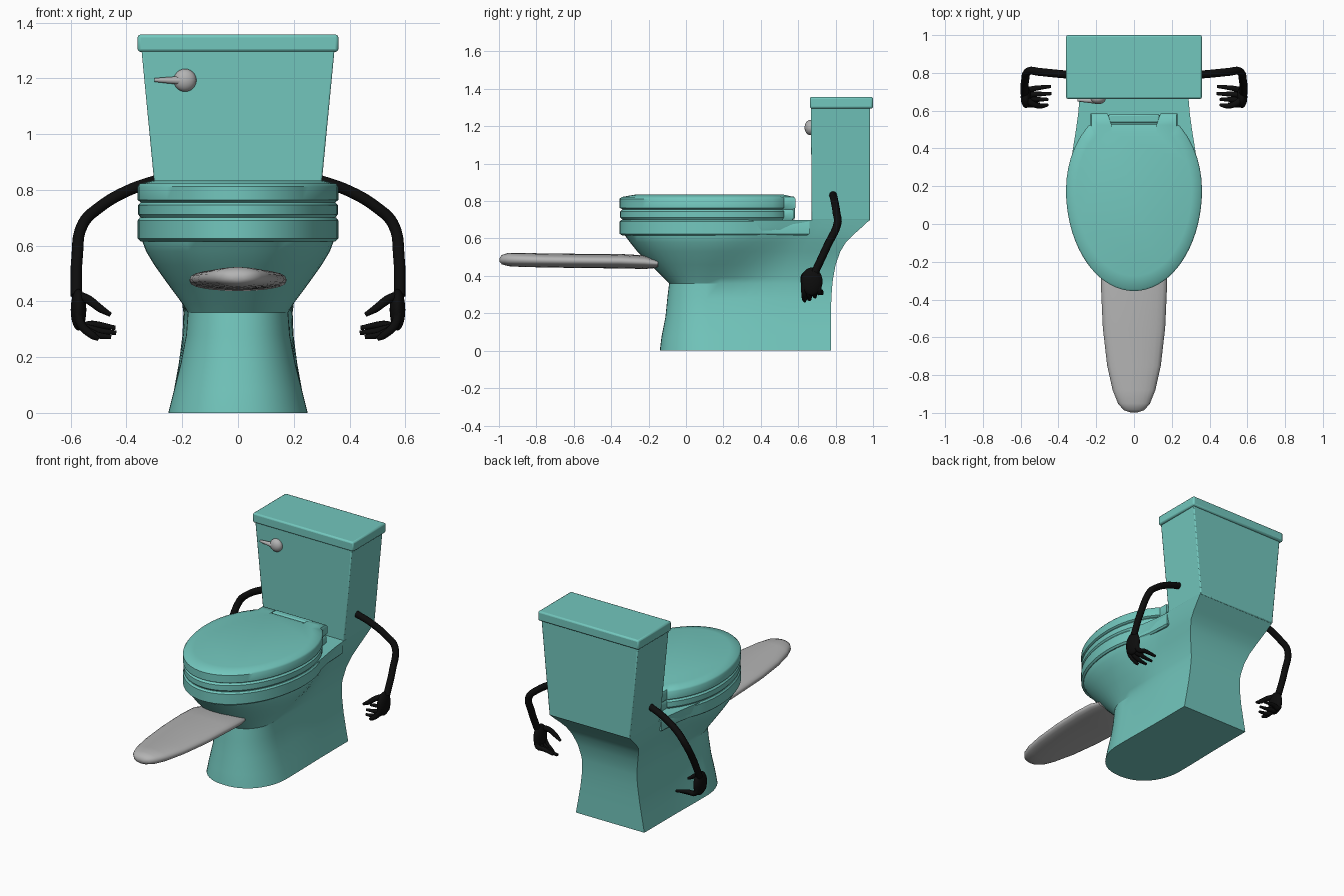
import bpy, bmesh, math
from mathutils import Vector

if "Cube" in bpy.data.objects:
    bpy.data.objects.remove(bpy.data.objects["Cube"], do_unlink=True)


def material(name, rgb):
    m = bpy.data.materials.new(name)
    m.use_nodes = True
    m.diffuse_color = (*rgb, 1)
    m.node_tree.nodes["Principled BSDF"].inputs["Base Color"].default_value = (*rgb, 1)
    return m


TEAL = material("teal ceramic", (0.17, 0.57, 0.51))
GREY = material("pale grey", (0.45, 0.45, 0.45))
BLACK = material("black", (0.004, 0.004, 0.004))


def finish(ob, mat, angle=35, bevel=0.0):
    ob.data.materials.clear()
    ob.data.materials.append(mat)
    bpy.ops.object.select_all(action="DESELECT")
    ob.select_set(True)
    bpy.context.view_layer.objects.active = ob
    if bevel:
        mod = ob.modifiers.new("soft edges", "BEVEL")
        mod.width, mod.segments, mod.limit_method = bevel, 2, "ANGLE"
        mod.angle_limit = math.radians(50)
    bpy.ops.object.shade_smooth_by_angle(angle=math.radians(angle))
    return ob


def loft(name, rings, mat, angle=35, bevel=0.0):
    """Skin a stack of equal-length closed rings and cap both ends."""
    bm = bmesh.new()
    loops = [[bm.verts.new(p) for p in ring] for ring in rings]
    n = len(loops[0])
    for a, b in zip(loops, loops[1:]):
        for i in range(n):
            j = (i + 1) % n
            bm.faces.new((a[i], a[j], b[j], b[i]))
    bm.faces.new(loops[0][::-1])
    bm.faces.new(loops[-1])
    bmesh.ops.recalc_face_normals(bm, faces=bm.faces[:])
    me = bpy.data.meshes.new(name)
    bm.to_mesh(me)
    bm.free()
    ob = bpy.data.objects.new(name, me)
    bpy.context.collection.objects.link(ob)
    return finish(ob, mat, angle, bevel)


def mirrored(half):
    """Close a half outline running from the front centre round the +x side."""
    return half + [(-x, y) for x, y in reversed(half) if x > 1e-6]


def at(outline, z, s=1.0, cy=0.18):
    return [(x * s, cy + (y - cy) * s, z) for x, y in outline]


def rect(hw, y0, y1, z):
    return [(-hw, y0, z), (hw, y0, z), (hw, y1, z), (-hw, y1, z)]


def body_ring(z, yf, yc, hw, hb, yb):
    """Rounded front that blends into straight sides and a flat back."""
    half = []
    for i in range(13):
        a = math.pi / 2 * i / 12
        half.append((hw * math.sin(a) ** 0.9, yc - (yc - yf) * math.cos(a)))
    for i in range(1, 11):
        t = i / 10
        u = min(t / 0.65, 1)
        half.append((hw + (hb - hw) * u * u * (3 - 2 * u), yc + (yb - yc) * t))
    half[0] = (0, yf)
    return at(mirrored(half), z)


# Pedestal and bowl in one flowing piece
profile = [
    (0.00, -0.14, 0.14, 0.250, 0.245, 0.775),
    (0.08, -0.13, 0.13, 0.230, 0.230, 0.775),
    (0.18, -0.11, 0.12, 0.205, 0.212, 0.775),
    (0.28, -0.10, 0.11, 0.186, 0.199, 0.777),
    (0.36, -0.09, 0.11, 0.180, 0.196, 0.783),
    (0.39, -0.12, 0.12, 0.198, 0.200, 0.787),
    (0.46, -0.19, 0.14, 0.250, 0.215, 0.800),
    (0.53, -0.26, 0.16, 0.300, 0.238, 0.825),
    (0.58, -0.30, 0.17, 0.330, 0.258, 0.855),
    (0.62, -0.33, 0.18, 0.345, 0.270, 0.895),
    (0.66, -0.33, 0.18, 0.345, 0.280, 0.940),
    (0.70, -0.33, 0.18, 0.345, 0.288, 0.983),
]
loft("pedestal_bowl", [body_ring(*p) for p in profile], TEAL, 32)

# Egg outline shared by rim, seat and lid
egg = []
for i in range(19):
    a = math.pi / 2 * i / 18
    egg.append((0.36 * math.sin(a), 0.18 - 0.535 * math.cos(a)))
for i in range(1, 7):
    y = 0.18 + 0.34 * i / 6
    egg.append((0.36 * math.sqrt(1 - ((y - 0.18) / 0.46) ** 2), y))
seat_line = mirrored(egg + [(0.23, 0.525), (0.23, 0.58)])
rim_line = mirrored(egg[:-2] + [(0.295, 0.5), (0.287, 0.66)])
lid_line = mirrored(egg + [(0.23, 0.525), (0.23, 0.585), (0.14, 0.585), (0.14, 0.535)])

loft("bowl_rim", [at(rim_line, 0.615, 0.97), at(rim_line, 0.625), at(rim_line, 0.69),
                  at(rim_line, 0.70, 0.98)], TEAL)
loft("seat", [at(seat_line, 0.70, 0.97), at(seat_line, 0.712, 0.995), at(seat_line, 0.745, 0.995),
              at(seat_line, 0.755, 0.97)], TEAL)
loft("seat_lid", [at(lid_line, 0.755, 0.97), at(lid_line, 0.764), at(lid_line, 0.812),
                  at(lid_line, 0.822, 0.98), at(lid_line, 0.834, 0.85)], TEAL, 40)
loft("lid_hinge", [rect(0.135, 0.535, 0.582, z) for z in (0.70, 0.825)], TEAL, 35, 0.01)

# Tank and its cover
loft("tank", [rect(0.288, 0.672, 0.985, 0.695), rect(0.346, 0.668, 0.985, 1.30)], TEAL, 35, 0.006)
loft("tank_cover", [rect(0.36, 0.662, 1.0, z) for z in (1.295, 1.357)], TEAL, 35, 0.01)


# Tongue: flattened sections along y as (y, half width, top z, bottom z)
def tongue_ring(y, hw, top, bottom):
    ring = []
    for i in range(24):
        a = 2 * math.pi * i / 24
        c, s = math.cos(a), math.sin(a)
        z = (top + bottom) / 2 + (top - bottom) / 2 * math.copysign(abs(s) ** 0.8, s)
        ring.append((hw * c, y, z))
    return ring


tongue = [(-0.997, 0.02, 0.495, 0.475), (-0.985, 0.055, 0.512, 0.462), (-0.95, 0.085, 0.523, 0.452),
          (-0.88, 0.113, 0.523, 0.448), (-0.75, 0.142, 0.520, 0.445), (-0.55, 0.165, 0.518, 0.442),
          (-0.35, 0.174, 0.517, 0.440), (-0.22, 0.174, 0.510, 0.437), (-0.15, 0.16, 0.49, 0.443)]
loft("tongue", [tongue_ring(*t) for t in tongue], GREY, 60)


def tube(name, points, radii, mat):
    """Round tube through the points, with rounded tips."""
    cu = bpy.data.curves.new(name, "CURVE")
    cu.dimensions, cu.bevel_depth, cu.bevel_resolution = "3D", 1.0, 3
    cu.use_fill_caps, cu.resolution_u = True, 5
    sp = cu.splines.new("BEZIER")
    sp.bezier_points.add(len(points) - 1)
    for bp, p, r in zip(sp.bezier_points, points, radii):
        bp.co, bp.radius = Vector(p), r
        bp.handle_left_type = bp.handle_right_type = "AUTO"
    ob = bpy.data.objects.new(name, cu)
    bpy.context.collection.objects.link(ob)
    bpy.ops.object.select_all(action="DESELECT")
    ob.select_set(True)
    bpy.context.view_layer.objects.active = ob
    bpy.ops.object.convert(target="MESH")
    return finish(bpy.context.object, mat, 60)


def ball(name, loc, scale, mat):
    bpy.ops.mesh.primitive_uv_sphere_add(segments=20, ring_count=12, radius=1, location=loc)
    ob = bpy.context.object
    ob.name, ob.scale = name, scale
    return finish(ob, mat, 60)


# Flush handle
ball("flush_knob", (-0.19, 0.665, 1.193), (0.041, 0.031, 0.041), GREY)
tube("flush_lever", [(-0.19, 0.652, 1.192), (-0.24, 0.654, 1.193), (-0.30, 0.656, 1.194)],
     [0.017, 0.013, 0.007], GREY)

# Arms and hands on both sides
arm = [(0.28, 0.785, 0.838), (0.40, 0.795, 0.795), (0.50, 0.805, 0.735), (0.555, 0.81, 0.68),
       (0.577, 0.755, 0.56), (0.58, 0.69, 0.42)]
thumb = [(0.575, 0.665, 0.42), (0.535, 0.635, 0.405), (0.495, 0.625, 0.375), (0.457, 0.63, 0.352)]
tips = [(0.50, 0.635, 0.265), (0.455, 0.66, 0.272), (0.437, 0.69, 0.287), (0.44, 0.728, 0.305)]
for side, label in ((1, "left"), (-1, "right")):
    def flip(pts):
        return [(x * side, y, z) for x, y, z in pts]
    tube(label + "_arm", flip(arm), [0.021] * 6, BLACK)
    ball(label + "_palm", (0.572 * side, 0.672, 0.37), (0.028, 0.058, 0.075), BLACK)
    tube(label + "_thumb", flip(thumb), [0.018, 0.016, 0.014, 0.008], BLACK)
    for i, tip in enumerate(tips):
        y = 0.632 + 0.026 * i
        path = [(0.575, y, 0.36), (0.562, y, 0.315), (0.52, (y + tip[1]) / 2, tip[2] + 0.012), tip]
        tube(f"{label}_finger_{i + 1}", flip(path), [0.016, 0.016, 0.014, 0.008], BLACK)
